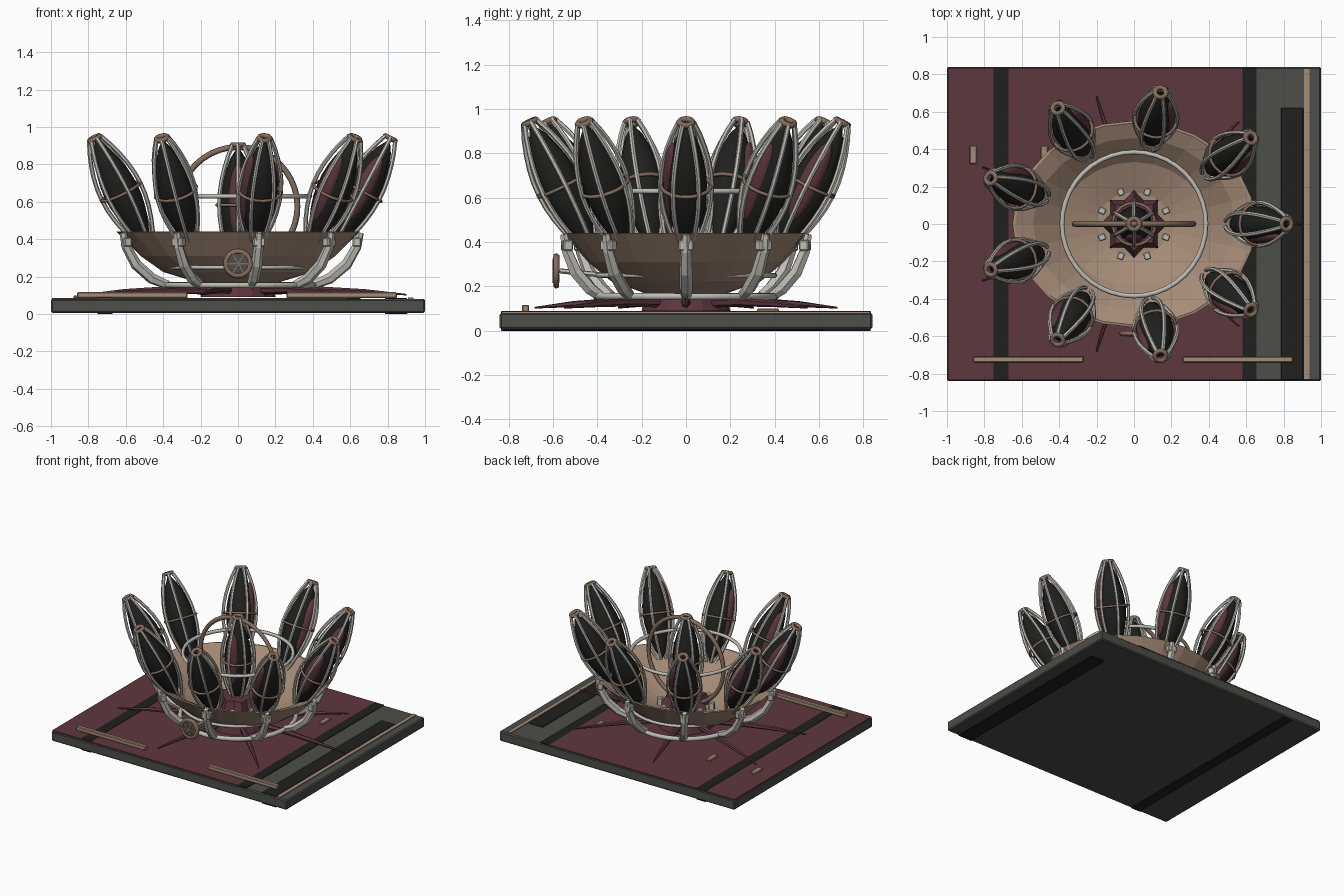
import bpy, bmesh, math
from mathutils import Vector, Matrix

if "Cube" in bpy.data.objects:
    bpy.data.objects.remove(bpy.data.objects["Cube"])
TAU = 2 * math.pi


def mat(name, c):
    m = bpy.data.materials.new(name)
    m.diffuse_color = (*c, 1)
    m.use_nodes = True
    m.node_tree.nodes["Principled BSDF"].inputs["Base Color"].default_value = m.diffuse_color
    return m


MAROON = mat("maroon", (0.11, 0.038, 0.048))
BLACK = mat("black", (0.014, 0.014, 0.013))
STONE = mat("dark grey", (0.072, 0.077, 0.066))
TAN = mat("tan", (0.38, 0.26, 0.185))
BRONZE = mat("bronze", (0.23, 0.15, 0.105))
STEEL = mat("pale grey", (0.52, 0.51, 0.46))


def finish(bm, name, m, smooth=False):
    bmesh.ops.recalc_face_normals(bm, faces=bm.faces)
    me = bpy.data.meshes.new(name)
    bm.to_mesh(me)
    bm.free()
    me.materials.append(m)
    for p in me.polygons:
        p.use_smooth = smooth
    ob = bpy.data.objects.new(name, me)
    bpy.context.collection.objects.link(ob)
    return ob


def box(name, x0, x1, y0, y1, z0, z1, m, bevel=0, mtx=None):
    bm = bmesh.new()
    bmesh.ops.create_cube(bm, size=1)
    for v in bm.verts:
        v.co = Vector(((x0 + x1) / 2 + v.co.x * (x1 - x0), (y0 + y1) / 2 + v.co.y * (y1 - y0),
                       (z0 + z1) / 2 + v.co.z * (z1 - z0)))
    if bevel:
        bmesh.ops.bevel(bm, geom=bm.edges[:], offset=bevel, segments=1, affect='EDGES')
    if mtx:
        bm.transform(mtx)
    return finish(bm, name, m)


def add_tube(bm, pts, radius, sides=6, closed=False):
    """Sweep a round section along points; radius may be a list."""
    pts = [Vector(p) for p in pts]
    n, rings, ref = len(pts), [], None
    for i, p in enumerate(pts):
        a = pts[i - 1] if (closed or i > 0) else p
        b = pts[(i + 1) % n] if (closed or i < n - 1) else p
        t = (b - a).normalized()
        if ref is None:
            ref = t.orthogonal()
        ref = (ref - t * ref.dot(t)).normalized()
        s = t.cross(ref)
        r = radius[i] if isinstance(radius, list) else radius
        rings.append([bm.verts.new(p + r * (ref * math.cos(TAU * k / sides) + s * math.sin(TAU * k / sides)))
                      for k in range(sides)])
    for i in range(n if closed else n - 1):
        A, B = rings[i], rings[(i + 1) % n]
        for k in range(sides):
            bm.faces.new((A[k], A[(k + 1) % sides], B[(k + 1) % sides], B[k]))
    if not closed:
        bm.faces.new(rings[0])
        bm.faces.new(rings[-1])


def add_ring(bm, R, r, z=0, n=32, sides=6):
    add_tube(bm, [(R * math.cos(TAU * i / n), R * math.sin(TAU * i / n), z) for i in range(n)], r, sides, True)


def ring(name, R, r, m, mtx, n=40):
    bm = bmesh.new()
    add_ring(bm, R, r, 0, n)
    bm.transform(mtx)
    return finish(bm, name, m, True)


def lathe(bm, prof, n, sy=1):
    rows = []
    for r, z in prof:
        rows.append([bm.verts.new((r * math.cos(TAU * k / n), sy * r * math.sin(TAU * k / n), z)) for k in range(n)])
    for A, B in zip(rows, rows[1:]):
        for k in range(n):
            bm.faces.new((A[k], A[(k + 1) % n], B[(k + 1) % n], B[k]))
    return rows


# base slab with painted plates
box("base_slab", -1, 1, -0.84, 0.84, 0.006, 0.081, STONE, 0.008)
box("maroon_field", -0.995, 0.58, -0.835, 0.835, 0.078, 0.086, MAROON)
box("left_stripe", -0.75, -0.67, -0.832, 0.832, 0.08, 0.0885, BLACK)
box("left_stripe_under", -0.75, -0.67, -0.832, 0.832, 0, 0.008, BLACK)
box("right_stripe", 0.58, 0.655, -0.835, 0.835, 0.079, 0.086, BLACK)
box("slot_top", 0.785, 0.905, -0.835, 0.62, 0.079, 0.086, BLACK, 0.003)
box("slot_under", 0.785, 0.905, -0.835, 0.62, 0, 0.008, BLACK, 0.003)
box("edge_trim", 0.91, 0.938, -0.83, 0.83, 0.079, 0.088, TAN)
for x0, x1 in ((-0.86, -0.27), (0.26, 0.85)):
    box("front_bar", x0, x1, -0.74, -0.708, 0.085, 0.117, TAN, 0.005)
for x in (-0.86, -0.48, 0.48):
    box("base_pad", x - 0.02, x + 0.02, 0.32, 0.42, 0.084, 0.1, TAN, 0.005)

# tapering spokes lying on the base
bm = bmesh.new()
for k in range(7):
    a = TAU * k / 7
    add_tube(bm, [(0.9 * f * math.cos(a), 0.7 * f * math.sin(a), z)
                  for f, z in ((0.1, 0.125), (0.45, 0.13), (0.75, 0.12), (1, 0.104))],
             [0.024, 0.02, 0.014, 0.004], 6)
finish(bm, "floor_spokes", MAROON)
bm = bmesh.new()
lathe(bm, [(0.001, 0.09), (0.2, 0.09), (0.18, 0.17), (0.001, 0.17)], 16)
finish(bm, "bowl_foot", MAROON)

# oval bowl
bm = bmesh.new()
lathe(bm, [(0.001, 0.165), (0.22, 0.17), (0.4, 0.225), (0.52, 0.31), (0.65, 0.44),
           (0.635, 0.442), (0.54, 0.40), (0.39, 0.28), (0.2, 0.215), (0.001, 0.21)], 24, 0.85)
finish(bm, "bowl", TAN)

# rings round the bowl and inside it
T = Matrix.Translation
ring("foot_ring", 0.405, 0.017, STEEL, T((0, 0, 0.155)))
ring("lower_ring", 0.40, 0.012, STEEL, T((0, 0, 0.25)))
ring("halo_ring", 0.385, 0.013, STEEL, T((0, 0, 0.63)))
ring("arch_ring", 0.318, 0.016, BRONZE, T((0, 0, 0.575)) @ Matrix.Rotation(math.pi / 2, 4, 'X'))

# round medallion on the front
M = T((0, -0.585, 0.27)) @ Matrix.Rotation(math.pi / 2, 4, 'X')
ring("medallion_rim", 0.065, 0.015, BRONZE, M, 24)
bm = bmesh.new()
lathe(bm, [(0.001, -0.012), (0.06, -0.012), (0.06, 0.008), (0.001, 0.012)], 20)
bm.transform(M)
finish(bm, "medallion_face", STONE)
bm = bmesh.new()
for k in range(3):
    c, s = math.cos(math.pi * k / 3) * 0.06, math.sin(math.pi * k / 3) * 0.06
    add_tube(bm, [(-c, -s, 0.012), (c, s, 0.012)], 0.006, 4)
bm.transform(M)
finish(bm, "medallion_spokes", BRONZE)
bm = bmesh.new()
add_tube(bm, [(0, -0.57, 0.27), (0, -0.36, 0.25)], 0.012, 6)
finish(bm, "medallion_stem", STEEL)


def bulge(t):
    return 0.034 + 0.082 * math.sin(math.pi * t) ** 0.9


def pod(name, base, tip, side):
    base, tip = Vector(base), Vector(tip)
    d = tip - base
    L = d.length
    z = d.normalized()
    y = Vector(side).normalized()
    x = y.cross(z)
    m4 = Matrix((x, y, z)).transposed().to_4x4()
    m4.translation = base
    # dark kernel
    bm = bmesh.new()
    lathe(bm, [(max(0.001, bulge(i / 10) - 0.02 - (0.01 if i in (0, 10) else 0)), L * (0.01 + 0.097 * i))
               for i in range(11)], 14)
    bm.transform(m4)
    finish(bm, name + "_kernel", BLACK, True)
    # maroon swelling on one side
    bm = bmesh.new()
    bmesh.ops.create_uvsphere(bm, u_segments=14, v_segments=10, radius=1)
    bm.transform(m4 @ T((0, -0.062, L * 0.53)) @ Matrix.Diagonal((0.052, 0.043, 0.2, 1)))
    finish(bm, name + "_inset", MAROON, True)
    # cage ribs
    bm = bmesh.new()
    for k in range(6):
        a = TAU * (k + 0.5) / 6
        add_tube(bm, [(bulge(i / 10) * math.cos(a), bulge(i / 10) * math.sin(a), L * i / 10)
                      for i in range(11)], 0.0115, 6)
    bm.transform(m4)
    finish(bm, name + "_ribs", STEEL)
    # waist band and tip ring
    bm = bmesh.new()
    add_ring(bm, bulge(0.5) - 0.003, 0.009, L * 0.5, 20)
    add_ring(bm, 0.03, 0.014, L, 14)
    bm.transform(m4)
    finish(bm, name + "_bands", BRONZE, True)


pod("centre_pod", (0, 0, 0.26), (0, 0, 0.905), (0, 1, 0))

# ring of nine leaning pods, each with a curved leg and a rim clamp
for k in range(9):
    a = TAU * k / 9
    c, s = math.cos(a), math.sin(a)
    base, tip = Vector((0.515 * c, 0.43 * s, 0.37)), Vector((0.815 * c, 0.715 * s, 0.94))
    d = tip - base
    pod("pod_%d" % k, base, tip, (-d.y, d.x, 0))
    bm = bmesh.new()
    add_tube(bm, [(r * c, q * s, z) for r, q, z in ((0.40, 0.39, 0.155), (0.49, 0.44, 0.19), (0.58, 0.505, 0.265),
                                                   (0.635, 0.545, 0.36), (0.655, 0.56, 0.435))],
             [0.024, 0.03, 0.03, 0.026, 0.018], 6)
    finish(bm, "leg_%d" % k, STEEL)
    box("rim_clamp_%d" % k, -0.022, 0.022, -0.033, 0.033, -0.025, 0.025, STEEL, 0.006,
        T((0.635 * c, 0.545 * s, 0.385)) @ Matrix.Rotation(math.atan2(d.y, d.x), 4, 'Z'))

# maroon star and small tabs at the foot of the centre pod
bm = bmesh.new()
star = [bm.verts.new((r * math.cos(TAU * i / 16), r * math.sin(TAU * i / 16), 0.235))
        for i in range(16) for r in [0.18 if i % 2 == 0 else 0.135]]
f = bm.faces.new(star)
up = bmesh.ops.extrude_face_region(bm, geom=[f])
for v in up["geom"]:
    if isinstance(v, bmesh.types.BMVert):
        v.co = Vector((v.co.x * 0.8, v.co.y * 0.8, 0.31))
finish(bm, "centre_star", MAROON)
for k in range(8):
    box("centre_tab_%d" % k, 0.165, 0.205, -0.018, 0.018, 0.2, 0.27, STEEL, 0.005,
        Matrix.Rotation(TAU * (k + 0.5) / 8, 4, 'Z'))
